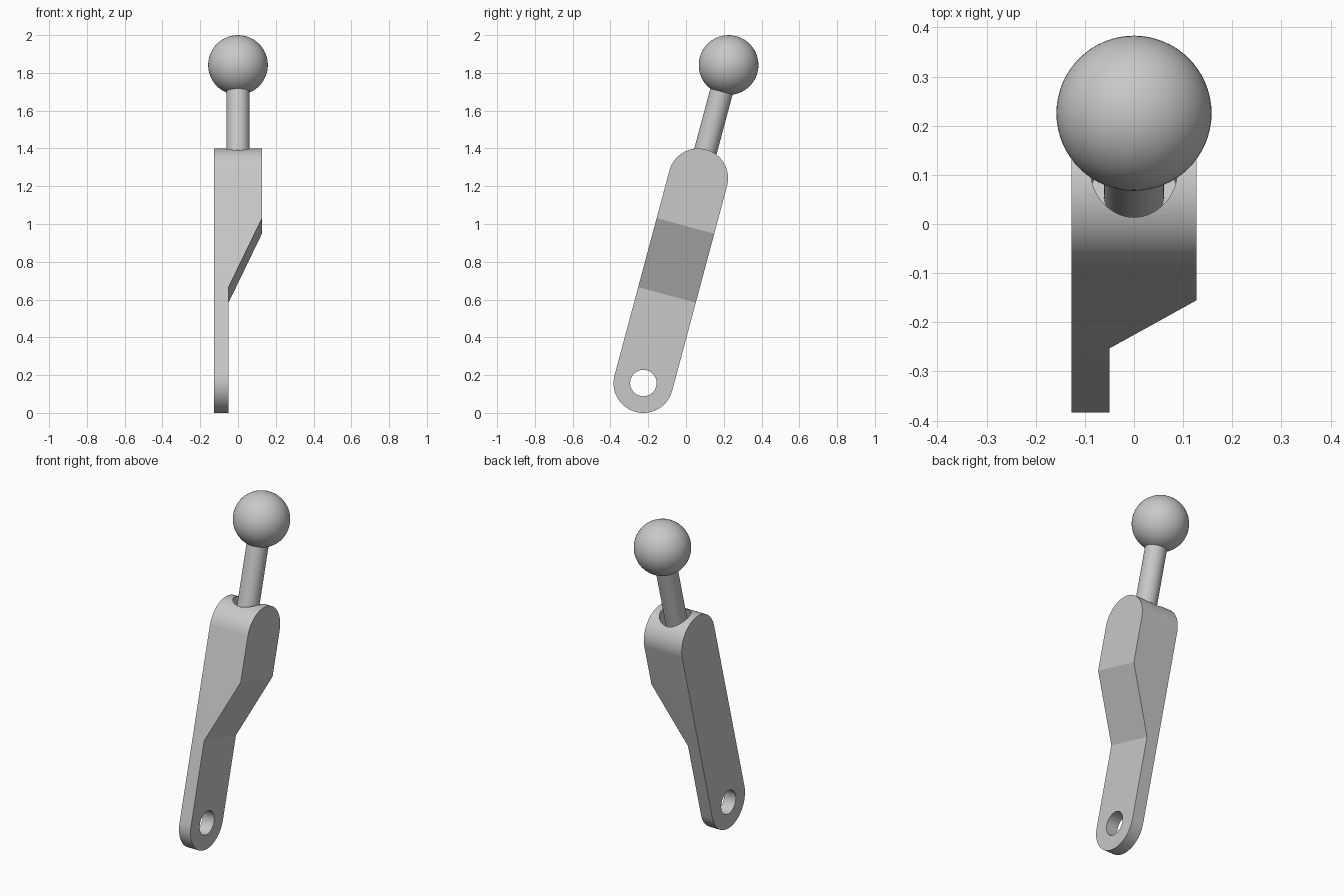
import bpy, bmesh, math
from mathutils import Matrix, Vector

if "Cube" in bpy.data.objects:
    bpy.data.objects.remove(bpy.data.objects["Cube"], do_unlink=True)

R = 0.158            # radius of the ball and of the rounded arm ends
ARM = 1.122          # distance between the end centres of the arm
BALL = 1.743         # distance from the pin hole to the ball centre
HALF = 0.127         # half width of the wide part
TILT = Matrix.Translation((0, -0.2257, R)) @ Matrix.Rotation(math.radians(-15), 4, 'X')

grey = bpy.data.materials.new("satin grey")
grey.use_nodes = True
COLOR = (0.58, 0.58, 0.58, 1)
grey.diffuse_color = COLOR
grey.node_tree.nodes["Principled BSDF"].inputs["Base Color"].default_value = COLOR


def finish(name, bm):
    """Turn a bmesh into a tilted, coloured object."""
    bmesh.ops.recalc_face_normals(bm, faces=bm.faces)
    mesh = bpy.data.meshes.new(name)
    bm.to_mesh(mesh)
    bm.free()
    mesh.materials.append(grey)
    obj = bpy.data.objects.new(name, mesh)
    bpy.context.collection.objects.link(obj)
    obj.matrix_world = TILT
    return obj


def prism(name, points, offset):
    """Extrude a closed outline along the offset."""
    bm = bmesh.new()
    face = bm.faces.new([bm.verts.new(p) for p in points])
    new = bmesh.ops.extrude_face_region(bm, geom=[face])["geom"]
    verts = [v for v in new if isinstance(v, bmesh.types.BMVert)]
    bmesh.ops.translate(bm, verts=verts, vec=Vector(offset))
    # the starting face is kept as the end cap
    if not face.is_valid or len(face.edges[0].link_faces) < 2:
        bmesh.ops.holes_fill(bm, edges=bm.edges)
    return finish(name, bm)


def rod(name, radius, z0, z1):
    bm = bmesh.new()
    bmesh.ops.create_cone(bm, cap_ends=True, segments=64, radius1=radius, radius2=radius,
                          depth=z1 - z0, matrix=Matrix.Translation((0, 0, (z0 + z1) / 2)))
    return finish(name, bm)


def select(obj):
    bpy.ops.object.select_all(action='DESELECT')
    obj.select_set(True)
    bpy.context.view_layer.objects.active = obj


def cut(obj, cutter):
    cutter.hide_render = True
    mod = obj.modifiers.new("cut", 'BOOLEAN')
    mod.operation = 'DIFFERENCE'
    mod.solver = 'EXACT'
    mod.object = cutter
    bpy.context.view_layer.update()
    select(obj)
    bpy.ops.object.modifier_apply(modifier=mod.name)
    bpy.data.objects.remove(cutter, do_unlink=True)


def arc(x, z, radius, start, sweep, steps):
    return [(x, radius * math.cos(start + sweep * i / steps),
             z + radius * math.sin(start + sweep * i / steps)) for i in range(steps + 1)]


# Arm: long rounded bar
outline = arc(-HALF, ARM, R, 0, math.pi, 40) + arc(-HALF, 0, R, math.pi, math.pi, 40)
arm = prism("arm", outline, (2 * HALF, 0, 0))

# Cut the lower side away, leaving a thin tongue and a slope
cut(arm, prism("side_cutter", [(-0.05, -0.4, -0.4), (-0.05, -0.4, 0.483),
                               (HALF, -0.4, 0.861), (0.4, -0.4, 1.447),
                               (0.4, -0.4, -0.4)], (0, 0.8, 0)))

# Pin hole through the tongue
cut(arm, prism("pin_cutter", arc(-0.4, 0, 0.07, 0, math.tau, 48)[:-1], (0.8, 0, 0)))

# Socket in the rounded top
cut(arm, rod("socket_cutter", 0.088, 1.1, 1.5))

# Stem and ball
stem = rod("stem", 0.061, 1.08, BALL - 0.08)
bm = bmesh.new()
bmesh.ops.create_uvsphere(bm, u_segments=64, v_segments=32, radius=R,
                          matrix=Matrix.Translation((0, 0, BALL)))
ball = finish("ball", bm)

for part in (arm, stem, ball):
    select(part)
    bpy.ops.object.shade_smooth_by_angle(angle=math.radians(25))
